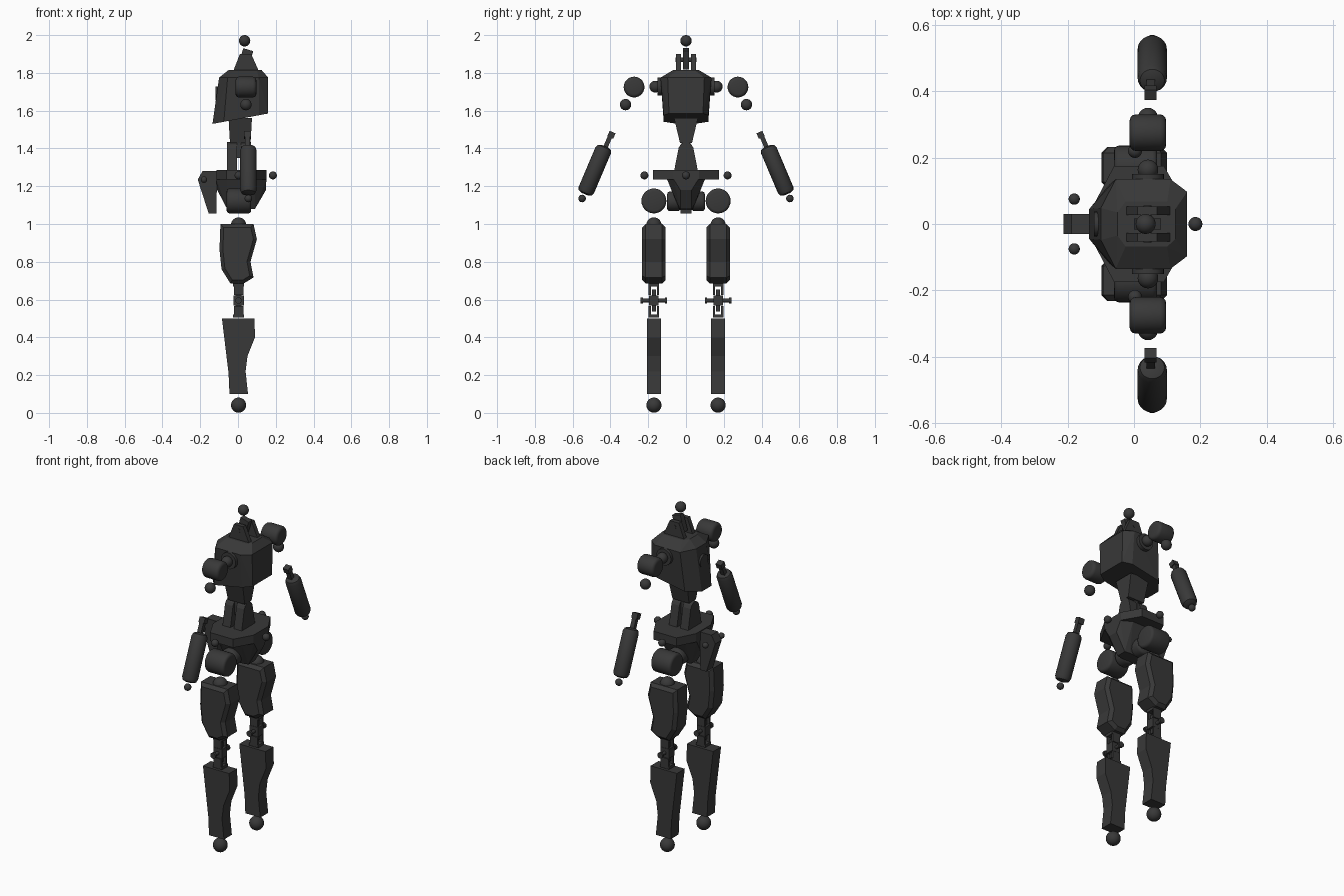
import bpy, bmesh, math
from mathutils import Vector, Matrix

cube = bpy.data.objects.get("Cube")
if cube:
    bpy.data.objects.remove(cube)

DARK = bpy.data.materials.new("dark_grey")
DARK.use_nodes = True
COLOUR = (0.04, 0.04, 0.04, 1)
DARK.diffuse_color = COLOUR
DARK.node_tree.nodes["Principled BSDF"].inputs["Base Color"].default_value = COLOUR


def finish(name, bm, smooth=False):
    bmesh.ops.recalc_face_normals(bm, faces=bm.faces)
    mesh = bpy.data.meshes.new(name)
    bm.to_mesh(mesh)
    bm.free()
    mesh.materials.append(DARK)
    obj = bpy.data.objects.new(name, mesh)
    bpy.context.collection.objects.link(obj)
    if smooth:
        bpy.ops.object.select_all(action='DESELECT')
        obj.select_set(True)
        bpy.context.view_layer.objects.active = obj
        bpy.ops.object.shade_smooth_by_angle(angle=math.radians(35))
    return obj


def ball(name, centre, r):
    bm = bmesh.new()
    bmesh.ops.create_uvsphere(bm, u_segments=24, v_segments=14, radius=r)
    bmesh.ops.translate(bm, verts=bm.verts, vec=centre)
    finish(name, bm, True)


def box(name, centre, size, axis=(0, 0, 1)):
    bm = bmesh.new()
    bmesh.ops.create_cube(bm, size=1)
    bmesh.ops.scale(bm, verts=bm.verts, vec=size)
    tilt = Vector((0, 0, 1)).rotation_difference(Vector(axis)).to_matrix().to_4x4()
    bm.transform(Matrix.Translation(centre) @ tilt)
    finish(name, bm)


def cylinder(name, centre, r, length, axis, bevel=0, sides=28, steps=3, r2=None):
    bm = bmesh.new()
    bmesh.ops.create_cone(bm, cap_ends=True, segments=sides, radius1=r,
                          radius2=r if r2 is None else r2, depth=length)
    if bevel:
        rims = [e for e in bm.edges if abs(e.verts[0].co.z - e.verts[1].co.z) < 0.001]
        bmesh.ops.bevel(bm, geom=rims, offset=bevel, segments=steps, profile=0.5,
                        affect='EDGES')
    tilt = Vector((0, 0, 1)).rotation_difference(Vector(axis)).to_matrix().to_4x4()
    bm.transform(Matrix.Translation(centre) @ tilt)
    finish(name, bm, True)


def hull(name, points):
    bm = bmesh.new()
    for p in points:
        bm.verts.new(p)
    res = bmesh.ops.convex_hull(bm, input=bm.verts)
    bmesh.ops.dissolve_limit(bm, angle_limit=0.02, verts=bm.verts, edges=bm.edges)
    finish(name, bm)


def slab(name, outline, y, half, chamfer=0):
    """Extrude an x-z outline along y, optionally chamfering both rims."""
    bm = bmesh.new()
    face = bm.faces.new([bm.verts.new((x, y - half, z)) for x, z in outline])
    ext = bmesh.ops.extrude_face_region(bm, geom=[face])
    moved = [v for v in ext["geom"] if isinstance(v, bmesh.types.BMVert)]
    bmesh.ops.translate(bm, verts=moved, vec=(0, 2 * half, 0))
    if chamfer:
        rims = [e for e in bm.edges if abs(e.verts[0].co.y - e.verts[1].co.y) < 0.001]
        bmesh.ops.bevel(bm, geom=rims, offset=chamfer, segments=1, affect='EDGES')
    finish(name, bm)


def octagon(x0, x1, side0, side1, wide, end0, end1, z0, z1):
    """Eight-sided ring whose height runs from z0 at x0 to z1 at x1."""
    pts = []
    for x, y in ((x0, end0), (side0, wide), (side1, wide), (x1, end1)):
        z = z0 + (z1 - z0) * (x - x0) / (x1 - x0)
        pts += [(x, y, z), (x, -y, z)]
    return pts


# Head and neck
ball("head_ball", (0.035, 0, 1.97), 0.03)
box("neck_tongue", (0.04, 0, 1.875), (0.055, 0.032, 0.1), (0.3, 0, 1))
for s, side in ((-1, "front"), (1, "back")):
    slab(side + "_neck_bracket", [(-0.025, 1.81), (0.11, 1.81), (0.07, 1.9), (0.01, 1.9)],
         s * 0.04, 0.013)
cylinder("neck_pin", (0.04, 0, 1.87), 0.012, 0.11, (0, 1, 0))

# Torso
hull("torso",
     octagon(-0.05, 0.125, -0.025, 0.1, 0.068, 0.035, 0.045, 1.815, 1.815)
     + octagon(-0.1, 0.16, -0.055, 0.11, 0.135, 0.048, 0.097, 1.775, 1.775)
     + octagon(-0.135, 0.16, -0.075, 0.11, 0.118, 0.045, 0.09, 1.53, 1.585))
cylinder("torso_socket", (-0.105, 0, 1.69), 0.037, 0.03, (1, 0, 0))

# Waist joint
hull("abdomen", [(x * k + 0.012, s * y, z) for x in (-0.062, 0.062) for s in (-1, 1)
                 for k, y, z in ((1, 0.063, 1.56), (0.88, 0.032, 1.43))])
box("waist_tongue", (0.005, 0, 1.4), (0.022, 0.05, 0.1))
for x, side in ((-0.032, "left"), (0.042, "right")):
    arch = [(0.025 + 0.001, 1.3)]
    arch = [(math.cos(a * math.pi / 8) * 0.042, 1.385 + math.sin(a * math.pi / 8) * 0.048)
            for a in range(9)]
    hull(side + "_waist_plate", [(x + d, y, z) for d in (-0.026, 0.026)
                                 for y, z in arch + [(-0.063, 1.28), (0.063, 1.28)]])
cylinder("waist_pin", (0.005, 0, 1.385), 0.016, 0.1, (1, 0, 0))

# Pelvis, rear flap and small joint balls
hull("pelvis_plate", octagon(-0.115, 0.15, -0.06, 0.09, 0.175, 0.07, 0.07, 1.285, 1.285)
     + octagon(-0.115, 0.15, -0.06, 0.09, 0.175, 0.07, 0.07, 1.235, 1.235))
hull("pelvis_core", octagon(-0.115, 0.15, -0.06, 0.09, 0.1, 0.065, 0.065, 1.236, 1.236)
     + octagon(-0.11, 0.148, -0.06, 0.09, 0.045, 0.03, 0.03, 1.18, 1.18)
     + octagon(-0.055, 0.09, -0.03, 0.06, 0.035, 0.03, 0.03, 1.075, 1.08))
slab("rear_flap", [(-0.213, 1.235), (-0.188, 1.28), (-0.11, 1.28), (-0.115, 1.055),
                   (-0.155, 1.055)], 0, 0.03)
ball("hip_ball_end", (0.185, 0, 1.257), 0.021)

SHIN = [(-0.085, 0.5), (0.087, 0.5), (0.09, 0.4), (0.05, 0.3), (0.04, 0.22),
        (0.053, 0.1), (-0.045, 0.1), (-0.05, 0.21)]
THIGH = [(-0.093, 1.0), (0.082, 1.0), (0.1, 0.92), (0.066, 0.8), (0.082, 0.717),
         (0.03, 0.685), (-0.04, 0.685), (-0.087, 0.76), (-0.098, 0.865)]

for s, side in ((-1, "front_"), (1, "back_")):
    # Small pelvis balls
    ball(side + "flap_ball", (-0.18, s * 0.075, 1.235), 0.017)
    ball(side + "hip_ball", (0.003, s * 0.22, 1.257), 0.021)

    # Shoulder and arm
    cylinder(side + "shoulder_socket", (0.042, s * 0.13, 1.727), 0.048, 0.04, (0, 1, 0))
    ball(side + "shoulder_ball", (0.042, s * 0.163, 1.727), 0.031)
    cylinder(side + "shoulder_drum", (0.042, s * 0.275, 1.725), 0.055, 0.11, (1, 0, 0), 0.018)
    ball(side + "elbow_ball", (0.042, s * 0.32, 1.632), 0.03)
    down = Vector((0, s * 0.39, -0.92))
    cylinder(side + "forearm", (0.055, s * 0.483, 1.285), 0.044, 0.275, down, 0.024, 20, 2)
    box(side + "elbow_stem", (0.05, s * 0.412, 1.44), (0.026, 0.024, 0.07), down)
    box(side + "elbow_tip", (0.05, s * 0.395, 1.472), (0.036, 0.034, 0.032), down)
    ball(side + "wrist_ball", (0.055, s * 0.55, 1.135), 0.02)

    # Hip
    cylinder(side + "hip_socket", (0.005, s * 0.065, 1.12), 0.052, 0.07, (0, 1, 0), 0.015, 20)
    cylinder(side + "hip_drum", (0.005, s * 0.17, 1.122), 0.066, 0.13, (1, 0, 0), 0.015)

    # Leg
    y = s * 0.17
    ball(side + "thigh_ball", (0.003, y, 0.995), 0.04)
    slab(side + "thigh", THIGH, y, 0.062, 0.018)
    slab(side + "shin", SHIN, y, 0.037)
    ball(side + "ankle_ball", (0.003, y, 0.041), 0.04)

    # Knee universal joint
    box(side + "knee_block", (0.003, y, 0.595), (0.055, 0.05, 0.055))
    cylinder(side + "knee_rod", (0.003, y, 0.595), 0.01, 0.12, (0, 1, 0), sides=16)
    for t, end in ((-1, "lower_"), (1, "upper_")):
        cylinder(side + end + "knee_cap", (0.003, y + t * 0.064, 0.595), 0.017, 0.012,
                 (0, 1, 0), sides=16)
        box(side + end + "knee_base", (0.003, y, 0.595 + t * 0.083), (0.06, 0.055, 0.016))
        box(side + end + "knee_post", (0.003, y, 0.595 + t * 0.04), (0.03, 0.02, 0.035))
        for u, edge in ((-1, "inner"), (1, "outer")):
            box(side + end + "knee_fork_" + edge, (0.003, y + u * 0.022, 0.595 + t * 0.06),
                (0.05, 0.011, 0.06))
